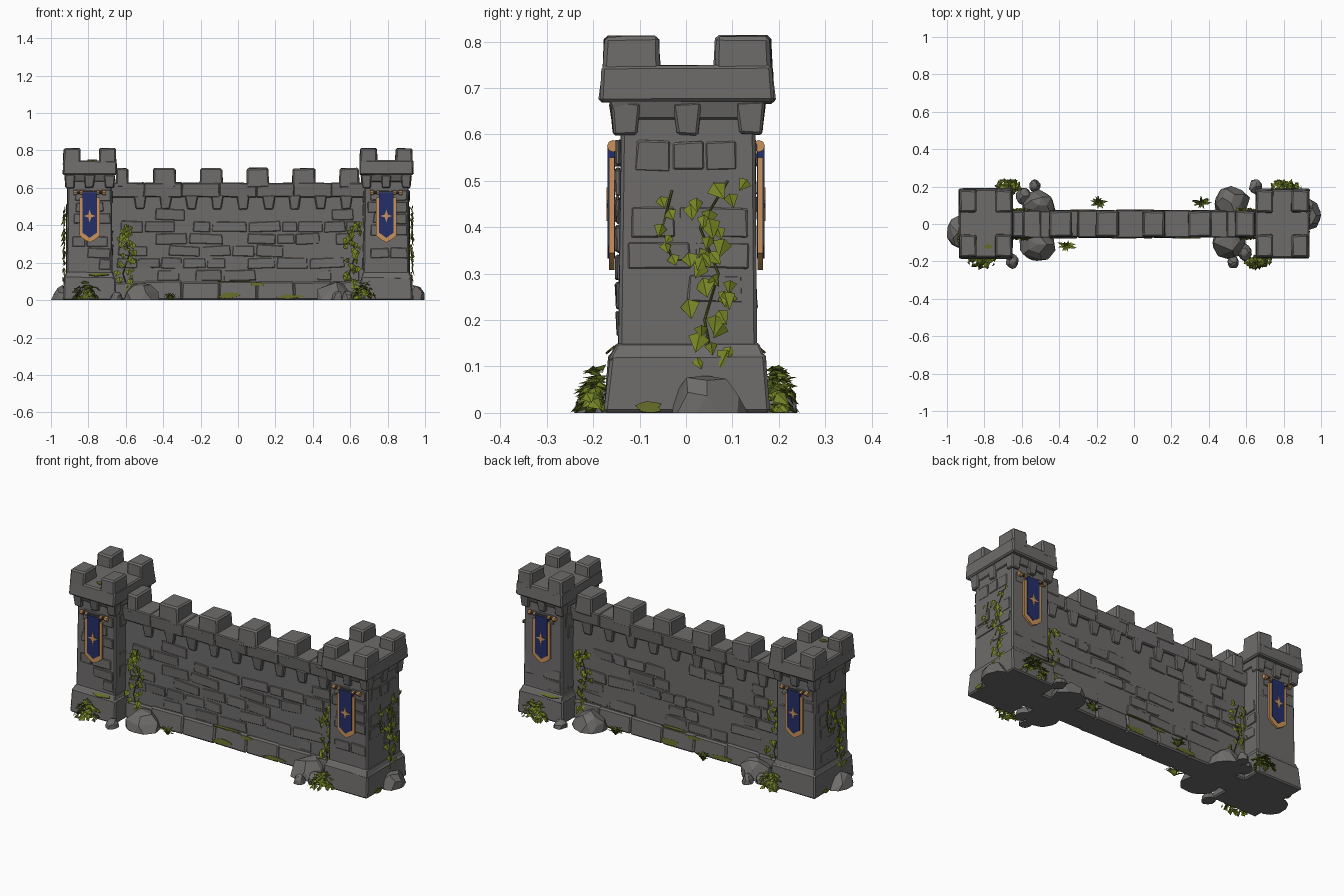
import bpy, bmesh, math, random
from mathutils import Vector, Matrix

random.seed(7)
rnd = random.uniform
if "Cube" in bpy.data.objects:
    bpy.data.objects.remove(bpy.data.objects["Cube"])


def material(name, color):
    m = bpy.data.materials.new(name)
    m.use_nodes = True
    m.diffuse_color = (*color, 1)
    m.node_tree.nodes["Principled BSDF"].inputs["Base Color"].default_value = (*color, 1)
    return m


STONE = material("grey stone", (0.155, 0.15, 0.146))
NAVY = material("navy cloth", (0.018, 0.028, 0.14))
GOLD = material("tan gold", (0.58, 0.29, 0.1))
IRON = material("dark iron", (0.06, 0.058, 0.06))
LEAF = material("leaf green", (0.18, 0.23, 0.018))
GRASS = material("dark grass", (0.075, 0.11, 0.012))
MOSS = material("moss", (0.13, 0.15, 0.022))


def finish(bm, name, mat):
    me = bpy.data.meshes.new(name)
    bmesh.ops.recalc_face_normals(bm, faces=bm.faces)
    bm.to_mesh(me)
    bm.free()
    me.materials.append(mat)
    ob = bpy.data.objects.new(name, me)
    bpy.context.collection.objects.link(ob)
    return ob


def add_block(bm, center, low, high, z0, z1, bevel=0.007, jitter=0.003, turn=None):
    """Tapered, chipped stone block; low and high are half sizes in x and y."""
    part = bmesh.new()
    bmesh.ops.create_cube(part, size=2)
    for v in part.verts:
        h = high if v.co.z > 0 else low
        v.co = Vector((v.co.x * h[0], v.co.y * h[1], z1 if v.co.z > 0 else z0))
        v.co.x += rnd(-jitter, jitter)
        v.co.y += rnd(-jitter, jitter)
        if v.co.z > 0.01:
            v.co.z += rnd(-jitter, jitter)
    if bevel:
        bmesh.ops.bevel(part, geom=part.edges[:], offset=bevel, segments=1, affect='EDGES')
    if turn:
        part.transform(turn)
    part.transform(Matrix.Translation((center[0], center[1], 0)))
    tmp = bpy.data.meshes.new("tmp")
    part.to_mesh(tmp)
    part.free()
    bm.from_mesh(tmp)
    bpy.data.meshes.remove(tmp)


def stone_facing(name, center, normal, width, z0, z1, rows):
    """Scattered, slightly tilted slabs standing just proud of a wall face."""
    bm = bmesh.new()
    n = Vector(normal)
    side = Vector((-n.y, n.x, 0))
    row = (z1 - z0) / rows
    for r in range(rows):
        u = -width / 2 + rnd(0, 0.04)
        while u < width / 2 - 0.06:
            w = min(rnd(0.07, 0.2), width / 2 - u)
            if rnd(0, 1) < 0.6:
                p = Vector(center) + side * (u + w / 2)
                tilt = (Matrix.Translation((0, 0, z0 + (r + 0.5) * row))
                        @ Matrix.Rotation(math.atan2(side.y, side.x) + rnd(-0.05, 0.05), 4, 'Z')
                        @ Matrix.Rotation(rnd(-0.06, 0.06), 4, 'X')
                        @ Matrix.Rotation(rnd(-0.05, 0.05), 4, 'Y'))
                h = row * rnd(0.38, 0.48)
                add_block(bm, p, (w * 0.47, 0.005), (w * 0.45, 0.005), -h, h, 0.003, 0.002, tilt)
            u += w
    finish(bm, name, STONE)


def rock(name, center, radii):
    bm = bmesh.new()
    bmesh.ops.create_icosphere(bm, subdivisions=2, radius=1)
    for v in bm.verts:
        v.co *= rnd(0.86, 1.06)
        v.co.z = max(v.co.z, 0)
    for axis in range(3):
        big = max(abs(v.co[axis]) for v in bm.verts)
        for v in bm.verts:
            v.co[axis] *= radii[axis] / big
    bmesh.ops.translate(bm, verts=bm.verts, vec=center)
    bmesh.ops.dissolve_limit(bm, angle_limit=0.3, verts=bm.verts, edges=bm.edges)
    finish(bm, name, STONE)


def add_leaf(bm, p, normal, size):
    q = Vector(normal).to_track_quat('Z', 'Y').to_matrix()
    q = q @ Matrix.Rotation(rnd(-0.7, 0.7), 3, 'Z') @ Matrix.Rotation(rnd(-0.5, 0.3), 3, 'X')
    top, left, tip, right = [bm.verts.new(Vector(p) + q @ (Vector(c) * size)) for c in
                             ((0, .4, .15), (-.5, .15, 0), (0, -.6, .2), (.5, .15, 0))]
    for v in (top, left, tip, right):
        v.co.z = max(v.co.z, 0.001)
    bm.faces.new((top, left, tip))
    bm.faces.new((top, tip, right))


def vine(name, base, normal, path, count, spread, size):
    """Leaves strewn along a climbing stem; path is (sideways, height) points."""
    n = Vector(normal)
    side = Vector((-n.y, n.x, 0))
    pts = [Vector(base) + side * u + Vector((0, 0, z)) for u, z in path]
    cu = bpy.data.curves.new(name + "_stem", 'CURVE')
    cu.dimensions = '3D'
    cu.bevel_depth = 0.0025
    cu.bevel_resolution = 0
    sp = cu.splines.new('POLY')
    sp.points.add(len(pts) - 1)
    for s, p in zip(sp.points, pts):
        s.co = (*p, 1)
    cu.materials.append(GRASS)
    bpy.context.collection.objects.link(bpy.data.objects.new(name + "_stem", cu))
    bm = bmesh.new()
    for i in range(count):
        t = (i + rnd(0, 0.9)) / count * (len(pts) - 1)
        k = int(t)
        p = pts[k].lerp(pts[k + 1], t - k) + side * rnd(-spread, spread) + n * rnd(0.004, 0.014)
        add_leaf(bm, p, n + side * rnd(-.4, .4), size * rnd(0.65, 1.15))
    finish(bm, name, LEAF)


def bush(name, center, rx, ry, height):
    for suffix, mat, count in (("leaves", LEAF, 34), ("undergrowth", GRASS, 30)):
        bm = bmesh.new()
        for i in range(count):
            a, e = rnd(0, math.tau), rnd(0.0, 1.4)
            d = Vector((math.cos(a) * math.cos(e), math.sin(a) * math.cos(e), math.sin(e)))
            r = rnd(0.5, 0.95)
            p = Vector(center) + Vector((d.x * rx, d.y * ry, d.z * height)) * r
            add_leaf(bm, p, d + Vector((0, 0, 0.3)), rnd(0.024, 0.04))
        finish(bm, name + "_" + suffix, mat)


def tuft(name, center):
    bm = bmesh.new()
    for i in range(26):
        a, reach, h = rnd(0, math.tau), rnd(0.02, 0.06), rnd(0.02, 0.045)
        d = Vector((math.cos(a), math.sin(a) * 0.7, 0))
        w = Vector((-d.y, d.x, 0)) * 0.007
        c = Vector(center)
        mid = c + d * reach * 0.5 + Vector((0, 0, h * 0.8))
        tip = c + d * reach + Vector((0, 0, h))
        a0, a1, b0, b1, t = [bm.verts.new(x) for x in (c - w, c + w, mid - w, mid + w, tip)]
        bm.faces.new((a0, a1, b1, b0))
        bm.faces.new((b0, b1, t))
    finish(bm, name, GRASS if rnd(0, 1) < 0.6 else LEAF)


def moss_patch(name, center, normal, ru, rv):
    bm = bmesh.new()
    q = Vector(normal).to_track_quat('Z', 'Y').to_matrix()
    ring = []
    for i in range(11):
        a, r = i / 11 * math.tau, rnd(0.65, 1.1)
        p = Vector(center) + q @ Vector((math.cos(a) * ru * r, math.sin(a) * rv * r, 0))
        p.z = max(p.z, 0.001)
        ring.append(bm.verts.new(p))
    face = bm.faces.new(ring)
    bmesh.ops.extrude_face_region(bm, geom=[face])
    bmesh.ops.translate(bm, verts=ring, vec=Vector(normal).normalized() * -0.005)
    finish(bm, name, MOSS)


def plate(name, outline, x, y, depth, mat):
    """Upright flat plate from an (x, z) outline."""
    bm = bmesh.new()
    face = bm.faces.new([bm.verts.new((x + u, y - depth / 2, z)) for u, z in outline])
    new = bmesh.ops.extrude_face_region(bm, geom=[face])["geom"]
    bmesh.ops.translate(bm, verts=[g for g in new if isinstance(g, bmesh.types.BMVert)], vec=(0, depth, 0))
    finish(bm, name, mat)


def rod(name, x, y, z, half, radius, mat):
    bm = bmesh.new()
    bmesh.ops.create_cone(bm, cap_ends=True, segments=8, radius1=radius, radius2=radius, depth=half * 2,
                          matrix=Matrix.Translation((x, y, z)) @ Matrix.Rotation(math.pi / 2, 4, 'Y'))
    finish(bm, name, mat)


def banner(tag, x, f):
    def shield(w, top, shoulder, point):
        return [(-w, top), (w, top), (w, shoulder), (w * .55, point + .016), (0, point), (-w * .55, point + .016), (-w, shoulder)]
    plate(tag + "_banner_trim", shield(0.054, 0.55, 0.345, 0.308), x, f * 0.16, 0.012, GOLD)
    plate(tag + "_banner_cloth", shield(0.039, 0.575, 0.36, 0.333), x, f * 0.161, 0.016, NAVY)
    star = []
    for i in range(8):
        r = 0.011 if i % 2 else (0.032 if i % 4 == 0 else 0.036)
        a = i * math.pi / 4
        star.append((r * math.cos(a), 0.45 + r * math.sin(a)))
    plate(tag + "_banner_emblem", star, x, f * 0.162, 0.019, GOLD)
    rod(tag + "_banner_rod", x, f * 0.159, 0.575, 0.075, 0.007, IRON)
    for s in (-1, 1):
        rod(tag + "_rod_knob", x + s * 0.077, f * 0.157, 0.575, 0.009, 0.013, GOLD)
        rod(tag + "_rod_collar", x + s * 0.045, f * 0.159, 0.575, 0.006, 0.011, GOLD)


# Towers
for s, tag in ((1, "left"), (-1, "right")):
    c = (s * 0.793, 0.003)
    bm = bmesh.new()
    add_block(bm, c, (0.143, 0.178), (0.136, 0.168), 0, 0.128)
    add_block(bm, c, (0.136, 0.168), (0.124, 0.152), 0.115, 0.15, 0.004)
    finish(bm, tag + "_tower_base", STONE)
    bm = bmesh.new()
    add_block(bm, c, (0.122, 0.15), (0.119, 0.144), 0.1, 0.66)
    finish(bm, tag + "_tower_shaft", STONE)
    bm = bmesh.new()
    add_block(bm, c, (0.126, 0.152), (0.135, 0.168), 0.635, 0.675, 0.004)
    for i in (-1, 0, 1):
        for j in (-1, 0, 1):
            if i or j:
                add_block(bm, (c[0] + i * 0.107, c[1] + j * 0.135), (0.022, 0.024), (0.028, 0.032), 0.6, 0.67, 0.005)
    finish(bm, tag + "_tower_corbels", STONE)
    bm = bmesh.new()
    add_block(bm, c, (0.146, 0.19), (0.142, 0.183), 0.668, 0.747)
    for i in (-1, 1):
        for j in (-1, 1):
            add_block(bm, (c[0] + i * 0.095, c[1] + j * 0.12), (0.047, 0.063), (0.044, 0.058), 0.72, 0.812, 0.008)
    finish(bm, tag + "_tower_battlements", STONE)
    for f in (-1, 1):
        stone_facing(tag + "_tower_stones", (c[0], f * 0.146, 0), (0, f, 0), 0.23, 0.16, 0.59, 7)
        stone_facing(tag + "_tower_side_stones", (c[0] + f * 0.119, 0, 0), (f, 0, 0), 0.28, 0.16, 0.59, 6)
        banner(tag + ("_back" if f > 0 else "_front"), c[0], f)

# Curtain wall
bm = bmesh.new()
add_block(bm, (0, 0), (0.68, 0.054), (0.68, 0.05), 0, 0.6, 0)
finish(bm, "wall_body", STONE)
for f in (-1, 1):
    stone_facing("wall_stones", (0, f * 0.051, 0), (0, f, 0), 1.3, 0.1, 0.49, 6)
plinth, parapet = bmesh.new(), bmesh.new()
for i in range(7):
    x = -0.6 + i * 0.2
    add_block(plinth, (x, 0), (0.101, 0.076), (0.101, 0.066), 0, 0.1 + rnd(-.006, .004), 0.008)
    add_block(parapet, (x, 0), (0.101, 0.066), (0.101, 0.072), 0.55, 0.628, 0.005)
finish(plinth, "wall_plinth", STONE)
finish(parapet, "wall_parapet", STONE)
bm = bmesh.new()
for x0, x1 in ((-.655, -.585), (-.455, -.33), (-.205, -.08), (.045, .167), (.29, .415), (.54, .65)):
    w = (x1 - x0) / 2
    add_block(bm, ((x0 + x1) / 2, 0), (w, 0.072), (w - 0.004, 0.068), 0.6, 0.706, 0.008)
finish(bm, "wall_merlons", STONE)
bm = bmesh.new()
for i in range(9):
    for f in (-1, 1):
        add_block(bm, (-0.525 + i * 0.138, f * 0.05), (0.022, 0.01), (0.034, 0.018), 0.485, 0.56, 0.005)
finish(bm, "wall_corbels", STONE)

# Rocks and plants, repeated by a half turn
for r in (1, -1):
    for x, y, rx, ry, h in ((-.52, -.11, .1, .095, .092), (-.51, .1, .09, .09, .1), (-.65, -.2, .035, .042, .045),
                            (-.53, .205, .03, .035, .05), (-.94, -.045, .06, .088, .08), (-.59, .15, .04, .05, .05)):
        rock("boulder", (r * x, r * y, 0), (rx, ry, h))
    bush("tower_bush", (r * -0.81, r * -0.195, 0), 0.085, 0.038, 0.105)
    bush("corner_bush", (r * -0.67, r * 0.2, 0), 0.075, 0.04, 0.1)
    tuft("grass_tuft", (r * -0.36, r * -0.115, 0))
    vine("tower_ivy", (r * 0.918, 0, 0), (r, 0, 0), ((.06, .1), (.04, .2), (.07, .3), (.03, .4), (.09, .5)), 30, 0.04, 0.042)
    vine("tower_ivy_branch", (r * 0.918, 0, 0), (r, 0, 0), ((.03, .33), (-.03, .33), (-.05, .4), (-.03, .48)), 8, 0.02, 0.034)
    for x, top in ((-0.6, 0.4), (0.61, 0.42)):
        vine("wall_ivy", (r * x, r * -0.062, 0), (0, -r, 0),
             ((.02, .03), (-.015, .14), (.02, .25), (-.01, .34), (.015, top)), 34, 0.042, 0.036)
    for x, z, ru, rv in ((-.05, .025, .06, .018), (.28, .02, .07, .014), (.1, .085, .05, .01)):
        moss_patch("plinth_moss", (r * x, r * (-.079 + z * 0.1), z), (0, -r, 0.1), ru, rv)
    moss_patch("ledge_moss", (r * -0.03, r * -0.064, 0.103), (0, 0, 1), 0.09, 0.012)
    moss_patch("tower_base_moss", (r * -0.75, r * -0.164, 0.138), (0, -0.75, 0.9) if r > 0 else (0, 0.75, 0.9), 0.06, 0.012)
    moss_patch("tower_side_moss", (r * 0.938, r * -0.08, 0.012), (r, 0, 0.05), 0.03, 0.014)
tuft("back_grass_tuft", (-0.19, 0.115, 0))
moss_patch("roof_moss", (-0.78, -0.12, 0.751), (0, 0, 1), 0.025, 0.018)
